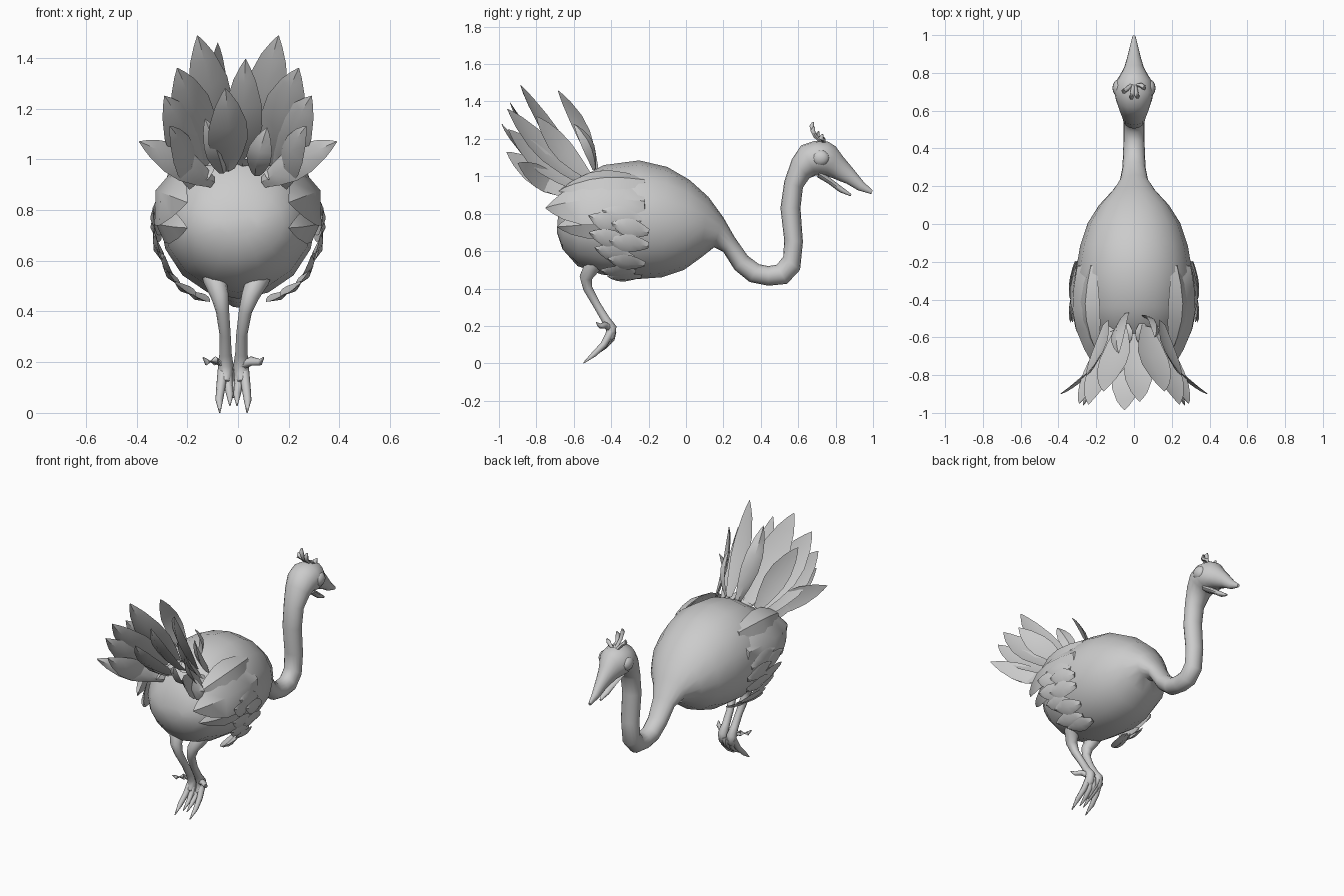
import bpy, bmesh, math
from mathutils import Vector as V

grey = bpy.data.materials.new("plumage grey")
grey.diffuse_color = (0.6, 0.6, 0.6, 1)


def finish(ob, angle=40):
    ob.data.materials.append(grey)
    bpy.ops.object.select_all(action='DESELECT')
    ob.select_set(True)
    bpy.context.view_layer.objects.active = ob
    bpy.ops.object.shade_smooth_by_angle(angle=math.radians(angle))
    return ob


def loft(name, rings, angle=40):
    """Skin a closed solid over a list of point rings."""
    bm = bmesh.new()
    vs = [[bm.verts.new(p) for p in r] for r in rings]
    n = len(vs[0])
    for a, b in zip(vs, vs[1:]):
        for i in range(n):
            j = (i + 1) % n
            bm.faces.new((a[i], a[j], b[j], b[i]))
    bm.faces.new(vs[0])
    bm.faces.new(vs[-1])
    bmesh.ops.recalc_face_normals(bm, faces=bm.faces)
    me = bpy.data.meshes.new(name)
    bm.to_mesh(me)
    bm.free()
    ob = bpy.data.objects.new(name, me)
    bpy.context.collection.objects.link(ob)
    return finish(ob, angle)


def profile(name, sections, n=16):
    """Sections: top y, top z, bottom y, bottom z, half width."""
    rings = []
    for ty, tz, by, bz, w in sections:
        c = V((0, (ty + by) / 2, (tz + bz) / 2))
        h = V((0, (ty - by) / 2, (tz - bz) / 2))
        rings.append([c + V((w * math.cos(a), 0, 0)) + h * math.sin(a)
                      for a in (2 * math.pi * i / n for i in range(n))])
    return loft(name, rings, 60)


def tube(name, pts, n=8):
    """Points: x, y, z, radius."""
    ps = [V(p[:3]) for p in pts]
    rings = []
    for i, p in enumerate(ps):
        d = (ps[min(i + 1, len(ps) - 1)] - ps[max(i - 1, 0)]).normalized()
        ref = V((0, 1, 0)) if abs(d.x) > 0.8 else V((1, 0, 0))
        u = (ref - d * ref.dot(d)).normalized()
        v = d.cross(u)
        rings.append([p + (u * math.cos(a) + v * math.sin(a)) * pts[i][3]
                      for a in (2 * math.pi * k / n for k in range(n))])
    return loft(name, rings, 60)


LEAF = ((0, .35), (.2, .72), (.42, 1), (.62, .95), (.82, .6), (.93, .28), (1, .02))


def feather(name, base, tip, width, face, bend=0.03, cup=0.12, thick=0.012):
    """Leaf shaped blade facing 'face', bowed along its length and cupped across."""
    base, tip, face = V(base), V(tip), V(face)
    d = tip - base
    nrm = (face - d * (face.dot(d) / d.length_squared)).normalized()
    side = d.normalized().cross(nrm)
    rings = []
    for t, w in LEAF:
        p = base + d * t - nrm * bend * math.sin(math.pi * t)
        w *= width / 2
        q = p - nrm * cup * w * 2
        h = nrm * thick * (0.5 if t < 1 else 0.1)
        rings.append([p - side * w, q + h, p + side * w, q - h])
    return loft(name, rings)


# body, neck, head and upper beak in one skin
profile("body_neck_head", [
    (-.685, .78, -.69, .70, .08), (-.65, .88, -.66, .61, .18), (-.57, .99, -.58, .52, .25),
    (-.44, 1.06, -.45, .475, .295), (-.25, 1.085, -.27, .45, .31), (-.1, 1.05, -.13, .46, .285),
    (.02, .98, -.01, .50, .245), (.12, .89, .08, .565, .185), (.20, .78, .15, .62, .115),
    (.26, .675, .20, .595, .075), (.33, .575, .26, .50, .062), (.39, .53, .34, .435, .058),
    (.44, .52, .44, .415, .056), (.485, .527, .54, .425, .056), (.52, .57, .61, .50, .056),
    (.525, .66, .625, .65, .058), (.505, .83, .612, .83, .06), (.525, .97, .625, .94, .064),
    (.565, 1.09, .66, .99, .08), (.615, 1.165, .695, 1.005, .095), (.69, 1.19, .725, 1.005, .106),
    (.76, 1.185, .755, 1.0, .094), (.80, 1.16, .785, .99, .072), (.84, 1.105, .82, .975, .052),
    (.89, 1.045, .86, .96, .038), (.95, .97, .92, .925, .023), (.998, .925, .99, .905, .008)])

# lower beak
profile("lower_beak", [(.72, 1.03, .70, .995, .055), (.78, .985, .76, .96, .04),
                       (.84, .94, .82, .915, .025), (.885, .905, .88, .893, .006)], 10)

# head crest
for x, y, z in ((-.06, .71, 1.24), (-.015, .68, 1.29), (.02, .685, 1.265), (.06, .73, 1.225)):
    tube("crest_plume", [(x * .25, .735, 1.175, .01), (x * .6, y + .005, 1.175 + (z - 1.175) * .45, .012),
                         (x * .9, y - .008, z - .02, .014), (x, y, z, .005)], 6)

# tail fan, single feathers: base, tip, width, facing
for b, t, w, f in (
        ((.02, -.58, .98), (.03, -.94, 1.395), .15, (.1, .75, .6)),
        ((-.04, -.62, .96), (-.05, -.985, 1.28), .16, (-.2, .7, .7)),
        ((-.04, -.48, 1.04), (-.08, -.685, 1.46), .11, (.5, -.8, .3)),
        ((.05, -.49, 1.04), (.11, -.60, 1.28), .09, (-.5, -.8, .3)),
        ((-.06, -.63, .95), (-.13, -.83, 1.16), .09, (-.3, .7, .6)),
        ((.07, -.64, .94), (.115, -.82, 1.125), .10, (.3, .7, .6))):
    feather("tail_feather", b, t, w, f)

# paired legs, wings and outer tail
for s, tag in ((-1, "left"), (1, "right")):
    def P(p):
        return (s * p[0],) + tuple(p[1:])

    # legs lean slightly to one side
    def L(p):
        return (s * p[0] - .018 * min(1, (.62 - p[2]) / .25),) + tuple(p[1:])

    # outer tail feathers
    for b, t, w, f in (
            ((.07, -.54, 1.01), (.16, -.885, 1.488), .18, (.4, .7, .5)),
            ((.13, -.57, .98), (.24, -.955, 1.36), .19, (.5, .7, .4)),
            ((.16, -.60, .95), (.29, -.95, 1.25), .17, (.55, .7, .3)),
            ((.10, -.62, .91), (.39, -.90, 1.07), .13, (.66, .73, .05)),
            ((.15, -.52, 1.0), (.25, -.80, 1.32), .14, (.7, .6, .2)),
            ((.18, -.62, .90), (.27, -.96, 1.13), .14, (.8, .5, .2))):
        feather("tail_feather_" + tag, P(b), P(t), w, P(f), bend=.015)

    # small feathers around the tail root
    for b, t in (((.05, -.52, .99), (.03, -.64, 1.0)), ((.13, -.54, .96), (.12, -.67, .92))):
        feather("tail_root_feather_" + tag, P(b), P(t), .10, P((.4, -.3, .8)), bend=-.02, cup=-.1)

    # folded wing coverts
    for b, t, w, f in (
            ((.28, -.22, .86), (.20, -.75, .83), .26, (.9, 0, .35)),
            ((.215, -.22, .97), (.19, -.68, .92), .16, (.7, 0, .6)),
            ((.295, -.26, .77), (.20, -.69, .73), .16, (1, -.1, -.05))):
        feather("wing_covert_" + tag, P(b), P(t), w, P(f), bend=-.04, cup=-.14, thick=.02)

    # flight feathers layered on the flank
    for b, t in (
            ((.305, -.24, .76), (.325, -.45, .82)), ((.305, -.33, .72), (.335, -.52, .79)),
            ((.305, -.20, .70), (.335, -.40, .75)), ((.30, -.30, .64), (.325, -.52, .70)),
            ((.295, -.20, .63), (.325, -.42, .66)), ((.265, -.28, .56), (.29, -.49, .62)),
            ((.24, -.22, .53), (.28, -.42, .56)), ((.18, -.27, .49), (.235, -.46, .50)),
            ((.13, -.24, .465), (.18, -.42, .465))):
        feather("flank_feather_" + tag, P(b), P(t), .10, P((b[0] * 3, -.1, (b[2] - .74) * 2.6)),
                bend=-.006, cup=-.1)

    # leg
    tube("leg_" + tag, [L(p) for p in (
        (.10, -.46, .58, .05), (.083, -.50, .52, .046), (.06, -.535, .46, .035),
        (.045, -.525, .40, .026), (.033, -.475, .31, .022), (.031, -.43, .235, .024),
        (.031, -.40, .19, .031), (.031, -.405, .145, .028), (.031, -.43, .12, .015))], 10)

    # toes with tapered claws
    for path in (
            ((.04, -.40, .17, .022), (.05, -.44, .10, .018), (.056, -.49, .05, .015), (.054, -.548, .002, .003)),
            ((.027, -.40, .17, .022), (.02, -.42, .11, .018), (.014, -.465, .07, .014), (.014, -.52, .03, .003)),
            ((.018, -.39, .17, .018), (.006, -.395, .13, .014), (.0, -.43, .09, .011), (.0, -.46, .06, .003)),
            ((.035, -.41, .19, .022), (.072, -.435, .205, .018), (.105, -.46, .20, .013), (.119, -.48, .218, .003))):
        tube("toe_" + tag, [L(p) for p in path])

    # eye
    bpy.ops.mesh.primitive_uv_sphere_add(segments=16, ring_count=8, radius=1, location=P((.082, .72, 1.098)))
    eye = bpy.context.object
    eye.name = "eye_" + tag
    eye.scale = (.032, .046, .042)
    finish(eye, 60)
